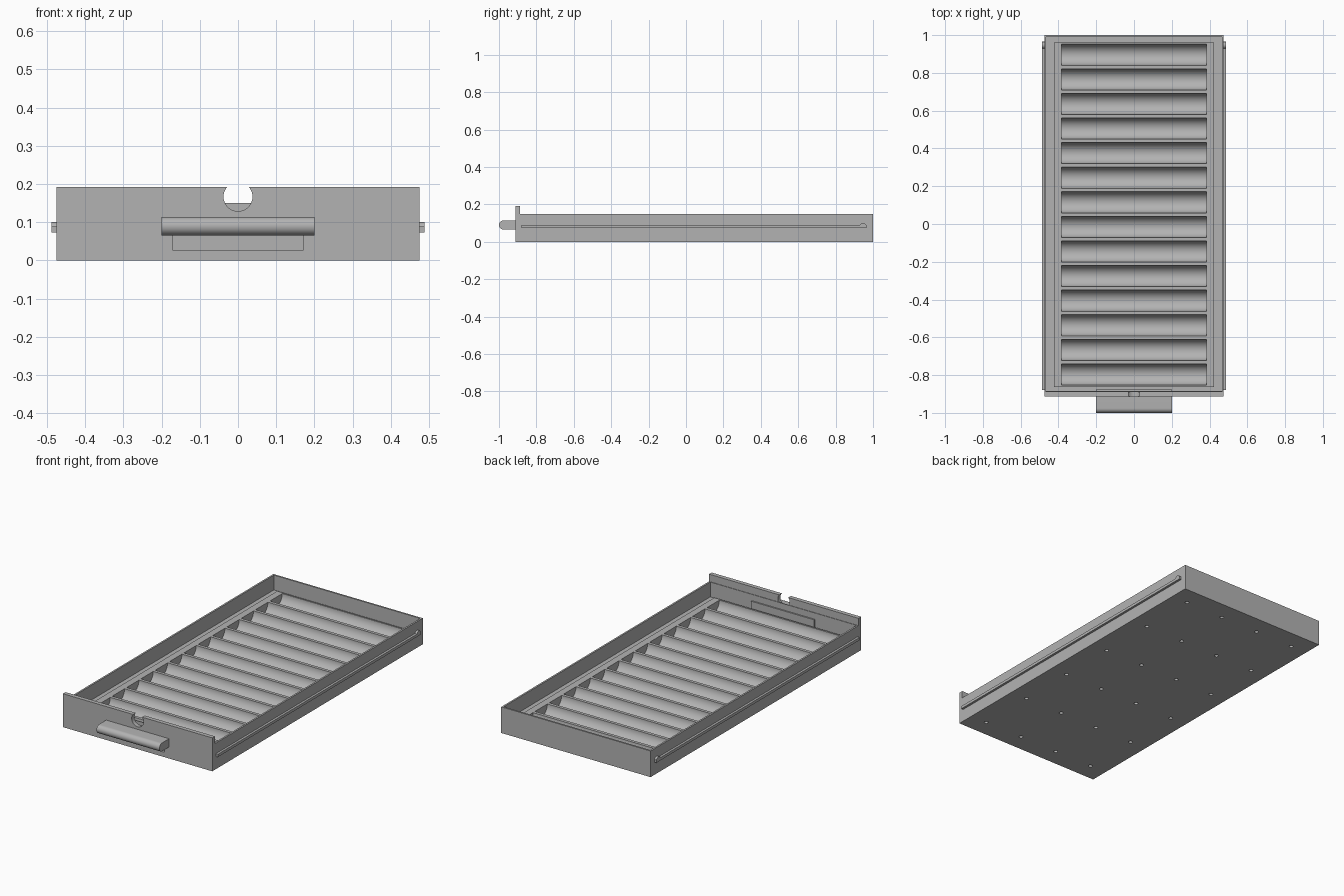
import bpy, bmesh, math
from mathutils import Matrix, Vector

cube = bpy.data.objects.get("Cube")
if cube:
    bpy.data.objects.remove(cube, do_unlink=True)

grey = bpy.data.materials.new("light grey")
grey.use_nodes = True
colour = (0.45, 0.45, 0.45, 1)
grey.diffuse_color = colour
grey.node_tree.nodes["Principled BSDF"].inputs["Base Color"].default_value = colour


def add_box(bm, low, high):
    low, high = Vector(low), Vector(high)
    mid, size = (low + high) / 2, high - low
    bmesh.ops.create_cube(bm, size=1, matrix=Matrix.Translation(mid) @ Matrix.Diagonal((*size, 1)))


def add_cylinder(bm, centre, radius, length, axis, sides=48):
    turn = {"X": Matrix.Rotation(math.pi / 2, 4, "Y"),
            "Y": Matrix.Rotation(math.pi / 2, 4, "X"),
            "Z": Matrix.Identity(4)}[axis]
    bmesh.ops.create_cone(bm, cap_ends=True, segments=sides, radius1=radius, radius2=radius,
                          depth=length, matrix=Matrix.Translation(centre) @ turn)


def make(name, bm):
    mesh = bpy.data.meshes.new(name)
    bm.to_mesh(mesh)
    bm.free()
    mesh.materials.append(grey)
    obj = bpy.data.objects.new(name, mesh)
    bpy.context.collection.objects.link(obj)
    return obj


def box(name, low, high):
    bm = bmesh.new()
    add_box(bm, low, high)
    return make(name, bm)


def activate(obj):
    bpy.ops.object.select_all(action="DESELECT")
    obj.select_set(True)
    bpy.context.view_layer.objects.active = obj


def combine(obj, tool, operation="DIFFERENCE"):
    tool.hide_render = True
    mod = obj.modifiers.new("cut", "BOOLEAN")
    mod.operation, mod.object, mod.solver = operation, tool, "EXACT"
    activate(obj)
    bpy.ops.object.modifier_apply(modifier=mod.name)
    bpy.data.objects.remove(tool, do_unlink=True)


def smooth(obj):
    activate(obj)
    bpy.ops.object.shade_smooth_by_angle(angle=math.radians(30))


# Tray: shallow box with a raised bed inside
tray = box("tray", (-0.475, -0.89, 0), (0.475, 1, 0.15))
combine(tray, box("cavity", (-0.465, -0.885, 0.065), (0.465, 0.99, 0.2)))
combine(tray, box("bed", (-0.424, -0.863, 0.05), (0.424, 0.962, 0.08)), "UNION")

# Row of half-round troughs across the bed
bm = bmesh.new()
for i in range(14):
    add_cylinder(bm, (0, 0.896 - 0.1302 * i, 0.08), 0.056, 0.77, "X")
combine(tray, make("trough_cutter", bm))

# Grid of small blind holes in the underside
bm = bmesh.new()
for row in range(6):
    for column in range(4):
        add_cylinder(bm, (-0.37 + 0.2467 * column, 0.89 - 0.34 * row, 0), 0.011, 0.03, "Z", 20)
combine(tray, make("hole_cutter", bm))
smooth(tray)

# Taller front panel with a round notch and a finger recess
panel = box("front_panel", (-0.475, -0.912, 0), (0.475, -0.888, 0.192))
bm = bmesh.new()
add_cylinder(bm, (0, -0.9, 0.167), 0.038, 0.2, "Y")
combine(panel, make("notch_cutter", bm))
combine(panel, box("recess_cutter", (-0.172, -1, 0.028), (0.172, -0.894, 0.1)))
smooth(panel)

# Handle bar with a fully rounded front, passing through the panel
bm = bmesh.new()
radius, height = 0.024, 0.09
outline = [(-0.877, height + radius)]
for i in range(17):
    a = math.pi / 2 + math.pi * i / 16
    outline.append((-1 + radius + radius * math.cos(a), height + radius * math.sin(a)))
outline.append((-0.877, height - radius))
face = bm.faces.new([bm.verts.new((-0.2, y, z)) for y, z in outline])
moved = bmesh.ops.extrude_face_region(bm, geom=[face])["geom"]
bmesh.ops.translate(bm, vec=(0.4, 0, 0), verts=[v for v in moved if isinstance(v, bmesh.types.BMVert)])
bmesh.ops.recalc_face_normals(bm, faces=bm.faces)
smooth(make("handle", bm))

# Slide rails with a rounded stop near the back
for side, name in ((1, "left"), (-1, "right")):
    xs = sorted((side * 0.474, side * 0.488))
    box(name + "_rail", (xs[0], -0.88, 0.073), (xs[1], 0.966, 0.089))
    bm = bmesh.new()
    add_cylinder(bm, (side * 0.4808, 0.947, 0.082), 0.0185, 0.014, "X", 32)
    stop = make(name + "_rail_stop", bm)
    combine(stop, box("stop_cutter", (-1, 0.9, 0), (1, 1, 0.075)))
    smooth(stop)
